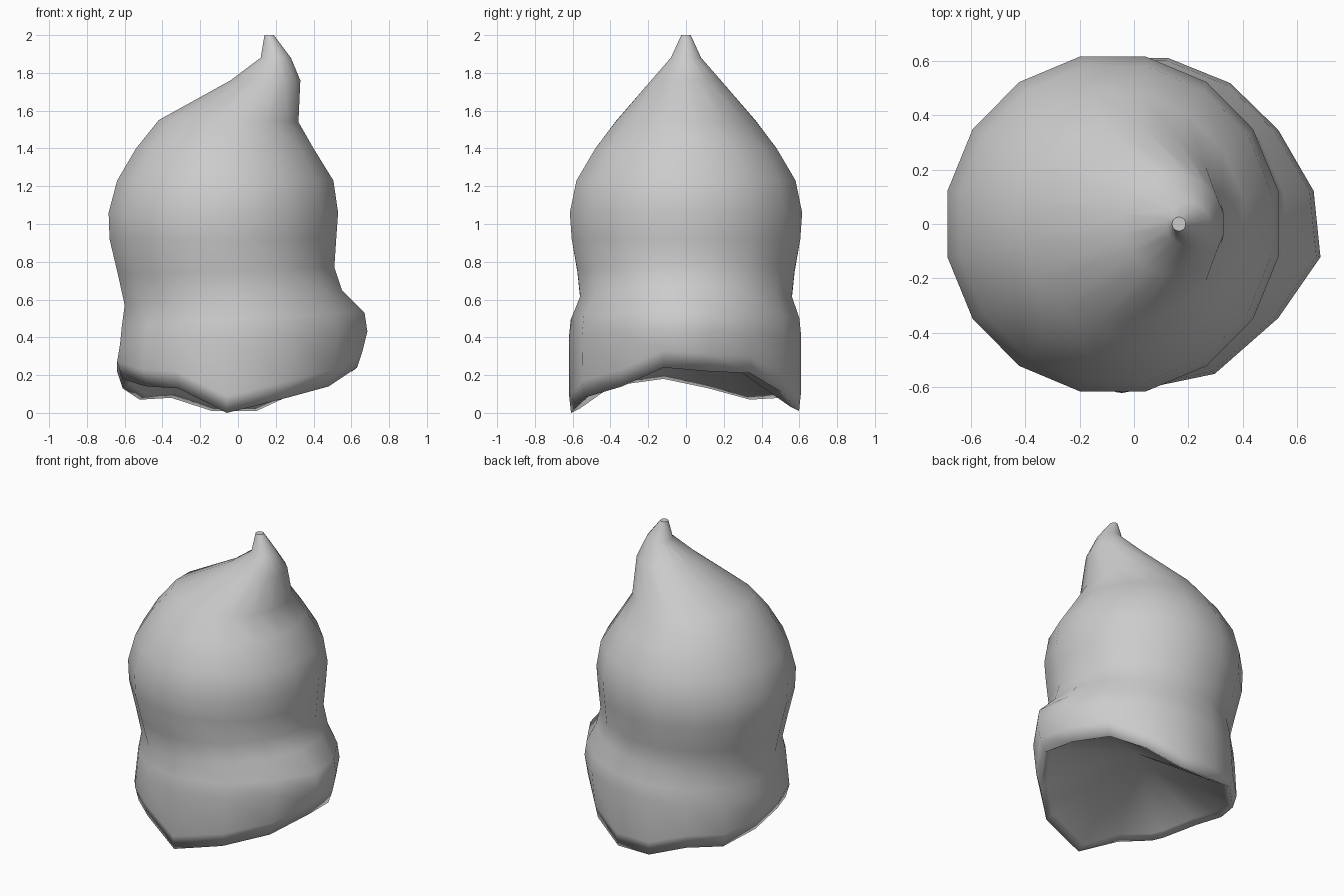
import bpy, bmesh, math

SIDES = 16

cube = bpy.data.objects.get("Cube")
if cube:
    bpy.data.objects.remove(cube, do_unlink=True)

grey = bpy.data.materials.new("soft grey felt")
grey.use_nodes = True
tone = (0.6, 0.6, 0.6, 1)
grey.diffuse_color = tone
grey.node_tree.nodes["Principled BSDF"].inputs["Base Color"].default_value = tone

# Crown silhouette from tip to crease: left x, left z, right x, right z, half depth
crown = [
    (.14, 2.0, .19, 2.0, .025),
    (.12, 1.88, .28, 1.88, .08),
    (-.04, 1.76, .33, 1.76, .185),
    (-.42, 1.55, .32, 1.54, .37),
    (-.54, 1.40, .40, 1.40, .48),
    (-.64, 1.23, .505, 1.23, .58),
    (-.685, 1.06, .53, 1.06, .615),
    (-.68, .92, .52, .92, .605),
    (-.635, .73, .51, .77, .575),
    (-.60, .57, .55, .65, .56),
]
# Cuff below the crease, in the same order
cuff = [
    (-.615, .46, .61, .53, .60),
    (-.625, .36, .625, .43, .61),
]

# Height of the wavy hem at each side, counter-clockwise from +x
hem = [.22, .21, .11, .01, .01, .08, .07, .13,
       .18, .15, .14, .13, 0, .08, .14, .24]
# The cuff is twisted at the front (degrees) and bulges at +x
twist = {10: -16, 11: -18, 12: -15, 13: -6}
bulge = {15: .06, 0: .035}

bm = bmesh.new()
widen = 1 / math.cos(math.pi / SIDES)


def ring(xl, xr, depth, height, is_cuff=True):
    """One loop of the shell; height(i, t) has t running 0 to 1 from left to right."""
    verts = []
    for i in range(SIDES):
        a = math.tau * (i + .5) / SIDES
        push = 0
        if is_cuff:
            a += math.radians(twist.get(i, 0))
            push = bulge.get(i, 0)
        c = math.cos(a) * widen
        x = (xl + xr) / 2 + (xr - xl) / 2 * c + push
        verts.append(bm.verts.new((x, depth * math.sin(a), height(i, (c + 1) / 2))))
    return verts


def slanted(zl, zr):
    return lambda i, t: zl + (zr - zl) * t


def raised(lift):
    return lambda i, t: hem[i] + lift


# Crown, cuff, rounded hem and turned-in lip
loops = [ring(xl, xr, d * widen, slanted(zl, zr), False) for xl, zl, xr, zr, d in crown]
loops += [ring(xl, xr, d * widen, slanted(zl, zr)) for xl, zl, xr, zr, d in cuff]
loops.append(ring(-.64, .60, .62, raised(.09)))
loops.append(ring(-.61, .57, .61, raised(0)))
loops.append(ring(-.57, .53, .56, raised(.025)))
for upper, lower in zip(loops, loops[1:]):
    for i in range(SIDES):
        j = (i + 1) % SIDES
        bm.faces.new((upper[i], lower[i], lower[j], upper[j]))

# Blunt tip and hollow underside
tip = bm.faces.new(loops[0])
peak = bm.verts.new((-.02, 0, .42))
inner = loops[-1]
for i in range(SIDES):
    bm.faces.new((inner[i], peak, inner[(i + 1) % SIDES]))
bmesh.ops.recalc_face_normals(bm, faces=bm.faces)

# Smooth felt with a crisp edge at the tip
for face in bm.faces:
    face.smooth = True
for edge in tip.edges:
    edge.smooth = False

mesh = bpy.data.meshes.new("floppy_hat")
bm.to_mesh(mesh)
bm.free()
mesh.materials.append(grey)
hat = bpy.data.objects.new("floppy_hat", mesh)
bpy.context.collection.objects.link(hat)
